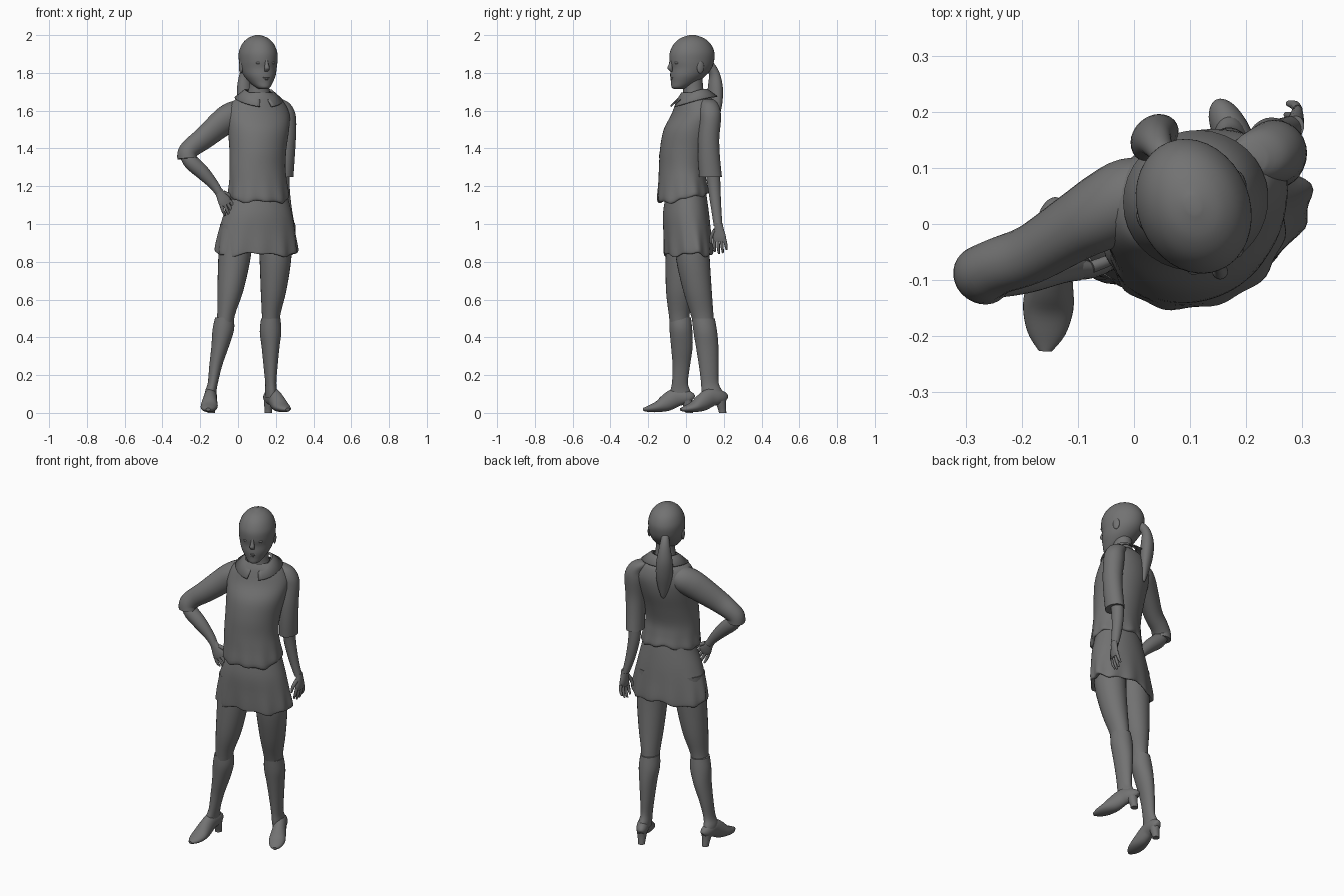
import bpy, bmesh
from math import sin, cos, pi, radians
from mathutils import Vector, Matrix, Quaternion

# One dark grey for the whole figure
grey = bpy.data.materials.new("dark_grey")
grey.diffuse_color = (.17, .17, .17, 1)


def smooth_path(secs, steps):
    """Catmull-Rom interpolation of section tuples."""
    out, n = [], len(secs)
    for i in range(n - 1):
        p = [secs[max(i - 1, 0)], secs[i], secs[i + 1], secs[min(i + 2, n - 1)]]
        for k in range(steps):
            t = k / steps
            out.append([0.5 * (2 * b + (c - a) * t + (2 * a - 5 * b + 4 * c - d) * t * t
                               + (3 * b - a - 3 * c + d) * t ** 3) for a, b, c, d in zip(*p)])
    return out + [list(secs[-1])]


def finish(name, bm):
    bmesh.ops.recalc_face_normals(bm, faces=bm.faces)
    me = bpy.data.meshes.new(name)
    bm.to_mesh(me)
    bm.free()
    me.materials.append(grey)
    ob = bpy.data.objects.new(name, me)
    bpy.context.collection.objects.link(ob)
    return ob


def loft(name, secs, rot=0, follow=False, M=Matrix(), sides=28, steps=4, caps=True, folds=11, tilt=0):
    """Skin elliptical sections (x, y, z, half width, half depth, wave)."""
    secs = [tuple(s) + (0,) * (6 - len(s)) for s in secs]
    path = smooth_path(secs, steps)
    cs = [Vector(s[:3]) for s in path]
    q, prev = Quaternion((0, 0, 1), radians(rot)), Vector((0, 0, 1))
    bm, rings = bmesh.new(), []
    for i, s in enumerate(path):
        if follow:
            t = (cs[min(i + 1, len(cs) - 1)] - cs[max(i - 1, 0)]).normalized()
            q = prev.rotation_difference(t) @ q
            prev = t
        ring = []
        for j in range(sides):
            a = 2 * pi * j / sides
            k = 1 + s[5] * (sin(folds * a) + 0.6 * sin(5 * a + 1))
            v = Vector((max(s[3], .001) * cos(a) * k, max(s[4], .001) * sin(a) * k, 0))
            v.z = s[5] * (.3 * sin(4 * a + 2) + .2 * sin(9 * a) + tilt * sin(a))
            ring.append(bm.verts.new(M @ (cs[i] + q @ v)))
        rings.append(ring)
    for A, B in zip(rings, rings[1:]):
        for j in range(sides):
            bm.faces.new((A[j], A[(j + 1) % sides], B[(j + 1) % sides], B[j]))
    if caps:
        bm.faces.new(rings[0])
        bm.faces.new(rings[-1])
    return finish(name, bm)


def ball(name, loc, scale, M=Matrix()):
    bm = bmesh.new()
    bmesh.ops.create_uvsphere(bm, u_segments=16, v_segments=10, radius=1,
                              matrix=M @ Matrix.Translation(loc) @ Matrix.Diagonal((*scale, 1)))
    return finish(name, bm)


# Head: sections (z, front, back, half width), turned towards the left side
H = Matrix.Translation((.107, .03, 0)) @ Matrix.Rotation(radians(22), 4, 'Z')
skull = [(1.715, -.1, -.045, .022), (1.725, -.112, -.02, .038), (1.75, -.114, .03, .06),
         (1.785, -.117, .075, .082), (1.825, -.115, .108, .094), (1.865, -.121, .122, .099),
         (1.91, -.118, .123, .098), (1.955, -.095, .102, .08), (1.985, -.058, .064, .05),
         (2.0, -.012, .02, .012)]
loft("head", [(0, (f + b) / 2, z, w, (b - f) / 2) for z, f, b, w in skull], M=H, sides=36, steps=5)
loft("nose", [(0, -.112, 1.88, .008, .006), (0, -.118, 1.85, .009, .01), (0, -.124, 1.825, .014, .014),
              (0, -.115, 1.808, .01, .006)], M=H, sides=16)
ball("upper_lip", (0, -.110, 1.776), (.022, .009, .005), H)
ball("lower_lip", (0, -.108, 1.767), (.018, .01, .006), H)
for s, side in ((-1, "right"), (1, "left")):
    ball(side + "_eye", (s * .038, -.1, 1.853), (.016, .013, .008), H)
    ball(side + "_ear", (s * .094, .012, 1.83), (.009, .02, .034), H)

# Ponytail and neck
loft("ponytail", [(-.012, .09, 1.85, .022, .022), (-.017, .115, 1.835, .023, .024), (-.02, .138, 1.79, .032, .027),
                  (-.02, .143, 1.72, .044, .036), (-.018, .138, 1.64, .047, .034),
                  (-.014, .13, 1.56, .034, .024), (-.01, .128, 1.5, .014, .01), (-.01, .128, 1.485, .002, .002)],
     M=H, follow=True)
loft("neck", [(.112, .03, 1.80, .052, .058), (.112, .035, 1.74, .052, .054), (.11, .04, 1.69, .06, .056),
              (.11, .045, 1.64, .08, .065)])

# Blouse with loose hem, and collar
loft("blouse", [(.11, .037, 1.695, .07, .062), (.11, .045, 1.67, .108, .083), (.105, .05, 1.64, .145, .1),
                (.105, .046, 1.58, .172, .117), (.108, .02, 1.5, .165, .135), (.105, -.005, 1.4, .153, .13),
                (.103, -.02, 1.3, .15, .12), (.107, -.02, 1.22, .156, .124, .008),
                (.11, -.018, 1.15, .164, .131, .022), (.11, -.018, 1.142, .15, .115, .022),
                (.11, -.015, 1.19, .14, .1)], rot=18, sides=72, tilt=1.0, caps=False)
bm, rows = bmesh.new(), []
for i in range(33):
    a = radians(14 + 332 * i / 32)
    f = (1 + cos(a)) / 2
    row = []
    for r, z in ((.064, 1.71 - .05 * f ** 3), (.075, 1.715 - .045 * f ** 3), (.13, 1.677 - .055 * f ** 2)):
        p = Matrix.Rotation(radians(18), 3, 'Z') @ Vector((r * sin(a), -r * .96 * cos(a), 0))
        row.append(bm.verts.new(p + Vector((.11, .042, z))))
    rows.append(row)
for A, B in zip(rows, rows[1:]):
    for k in range(2):
        bm.faces.new((A[k], A[k + 1], B[k + 1], B[k]))
collar = finish("collar", bm)
collar.modifiers.new("thickness", 'SOLIDIFY').thickness = .006

# Skirt with wavy hem turned inwards
loft("skirt", [(.11, -.005, 1.22, .14, .098), (.11, 0, 1.15, .153, .107), (.105, 0, 1.05, .183, .12),
               (.10, .005, .95, .206, .123, .01), (.098, .01, .86, .219, .125, .028),
               (.098, .01, .838, .212, .121, .028), (.098, .01, .85, .19, .108, .02),
               (.10, .005, .9, .185, .105)], rot=10, sides=72, caps=False)

# Right arm, bent with hand on hip
loft("right_sleeve", [(.06, .07, 1.595, .05, .05), (.0, .05, 1.583, .072, .07), (-.05, .025, 1.56, .077, .068),
                      (-.1, -.003, 1.523, .073, .06), (-.18, -.052, 1.455, .062, .052),
                      (-.24, -.074, 1.41, .054, .05), (-.268, -.088, 1.378, .051, .052),
                      (-.27, -.092, 1.345, .049, .054)], follow=True)
loft("right_forearm", [(-.275, -.09, 1.365, .035, .035), (-.245, -.09, 1.325, .041, .041),
                       (-.19, -.086, 1.275, .038, .037), (-.13, -.08, 1.21, .027, .026),
                       (-.1, -.08, 1.165, .021, .021)], follow=True)

# Left arm, hanging
loft("left_sleeve", [(.2, .115, 1.66, .035, .03), (.222, .122, 1.64, .05, .045), (.245, .127, 1.6, .053, .055),
                     (.251, .128, 1.55, .057, .057),
                     (.253, .12, 1.45, .053, .056), (.25, .122, 1.35, .05, .058), (.245, .13, 1.25, .048, .06)])
loft("left_forearm", [(.242, .14, 1.3, .035, .04), (.24, .148, 1.2, .033, .034), (.258, .16, 1.08, .027, .027),
                      (.281, .17, .99, .02, .023)])


def hand(side, M, thumb):
    loft(side + "_palm", [(0, 0, .02, .02, .016), (0, 0, -.02, .027, .016), (0, 0, -.055, .035, .014),
                          (0, 0, -.078, .032, .01)], M=M, sides=16)
    for i, length in enumerate((.055, .068, .064, .048)):
        x = thumb * (.026 - .0175 * i)
        loft(f"{side}_finger_{i + 1}", [(x, 0, -.065, .009, .009), (x * 1.2, .006, -.075 - length * .5, .0085, .0085),
                                        (x * 1.2, .018, -.075 - length, .005, .005)], M=M, sides=10, follow=True)
    loft(side + "_thumb", [(thumb * .02, 0, -.015, .012, .011), (thumb * .045, .008, -.05, .01, .01),
                           (thumb * .05, .016, -.085, .006, .006)], M=M, sides=10, follow=True)


hand("right", Matrix.Translation((-.1, -.082, 1.17)) @ Matrix.Rotation(radians(-30), 4, 'Y')
     @ Matrix.Rotation(radians(15), 4, 'Z'), 1)
hand("left", Matrix.Translation((.287, .174, .985)) @ Matrix.Rotation(radians(3), 4, 'X')
     @ Matrix.Rotation(radians(80), 4, 'Z'), -1)

# Legs and boots
loft("right_leg", [(-.005, -.015, 1.0, .09, .09), (-.018, -.022, .83, .086, .086), (-.04, -.03, .65, .069, .076),
                   (-.063, -.036, .52, .047, .055), (-.075, -.03, .43, .045, .05)])
loft("left_leg", [(.19, .03, 1.0, .09, .09), (.198, .035, .83, .085, .09), (.188, .06, .65, .068, .076),
                  (.175, .085, .52, .049, .06), (.172, .1, .43, .045, .05)])
loft("right_boot_shaft", [(-.072, -.031, .505, .049, .057), (-.078, -.027, .44, .057, .06),
                          (-.095, -.022, .35, .046, .057), (-.118, -.025, .25, .034, .046),
                          (-.133, -.032, .16, .027, .042), (-.144, -.03, .115, .03, .053),
                          (-.145, -.025, .08, .03, .058)])
loft("left_boot_shaft", [(.173, .092, .5, .051, .061), (.172, .102, .43, .057, .063), (.172, .112, .35, .047, .06),
                         (.172, .12, .25, .037, .052), (.173, .126, .16, .029, .047), (.174, .137, .115, .031, .056),
                         (.174, .145, .08, .03, .06)], rot=8)


def shoe(side, loc, yaw):
    M = Matrix.Translation(loc) @ Matrix.Rotation(radians(yaw), 4, 'Z')
    # sections run from the heel to the toe: distance, bottom, top, half width
    profile = [(0, .05, .09, .014), (.012, .045, .11, .026), (.045, .042, .125, .033), (.09, .032, .13, .034),
               (.14, .008, .098, .041), (.185, .003, .062, .045), (.23, .004, .04, .034), (.262, .01, .026, .012)]
    loft(side + "_shoe", [(0, -t, (a + b) / 2, w, (b - a) / 2) for t, a, b, w in profile], M=M, follow=True)
    loft(side + "_heel", [(0, -.034, .085, .03, .034), (0, -.027, .045, .025, .026), (0, -.02, .015, .02, .021),
                          (0, -.018, 0, .019, .02)], M=M, sides=16)


shoe("right", (-.14, .035, 0), -4)
shoe("left", (.152, .21, 0), 25)

# Smooth shading throughout, crisp at cuffs and hems
bpy.ops.object.select_all(action='SELECT')
bpy.context.view_layer.objects.active = collar
bpy.ops.object.shade_smooth_by_angle(angle=radians(50))
